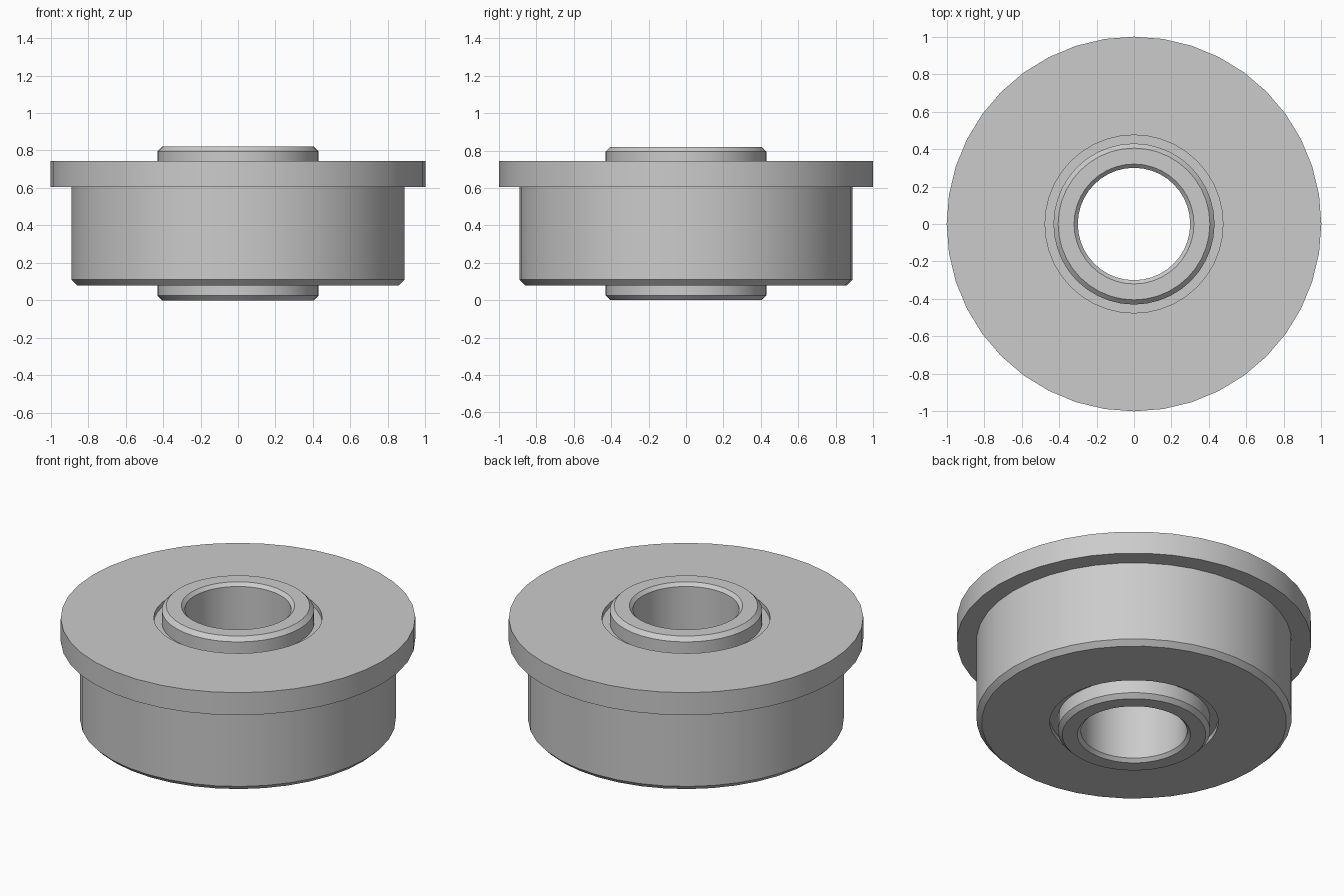
import bpy
import bmesh
import math

SEGMENTS = 40

cube = bpy.data.objects.get("Cube")
if cube:
    bpy.data.objects.remove(cube, do_unlink=True)

steel = bpy.data.materials.new("steel grey")
steel.use_nodes = True
colour = (0.6, 0.6, 0.6, 1)
steel.diffuse_color = colour
steel.node_tree.nodes["Principled BSDF"].inputs["Base Color"].default_value = colour


def lathe(name, profile):
    """Turn a closed (radius, height) profile around the z axis."""
    bm = bmesh.new()
    rings = []
    for i in range(SEGMENTS):
        a = 2 * math.pi * i / SEGMENTS
        rings.append([bm.verts.new((r * math.cos(a), r * math.sin(a), z)) for r, z in profile])
    n = len(profile)
    for i, ring in enumerate(rings):
        following = rings[(i + 1) % SEGMENTS]
        for j in range(n):
            k = (j + 1) % n
            bm.faces.new((ring[j], following[j], following[k], ring[k]))
    bmesh.ops.recalc_face_normals(bm, faces=bm.faces)
    mesh = bpy.data.meshes.new(name)
    bm.to_mesh(mesh)
    bm.free()
    mesh.materials.append(steel)
    obj = bpy.data.objects.new(name, mesh)
    bpy.context.collection.objects.link(obj)
    bpy.ops.object.select_all(action='DESELECT')
    obj.select_set(True)
    bpy.context.view_layer.objects.active = obj
    bpy.ops.object.shade_smooth_by_angle(angle=math.radians(25))
    return obj


# Flanged outer ring with a chamfered lower rim
lathe("outer_ring", [(0.475, 0.08), (0.86, 0.08), (0.89, 0.11), (0.89, 0.605),
                     (1.0, 0.605), (1.0, 0.745), (0.475, 0.745)])

# Inner sleeve, chamfered at both ends, inside and out
lathe("inner_sleeve", [(0.32, 0), (0.405, 0), (0.43, 0.025), (0.43, 0.795),
                       (0.405, 0.82), (0.32, 0.82), (0.3, 0.8), (0.3, 0.02)])

# Recessed seals closing the gap between ring and sleeve
for name, low in (("lower_seal", 0.11), ("upper_seal", 0.675)):
    lathe(name, [(0.425, low), (0.48, low), (0.48, low + 0.04), (0.425, low + 0.04)])
